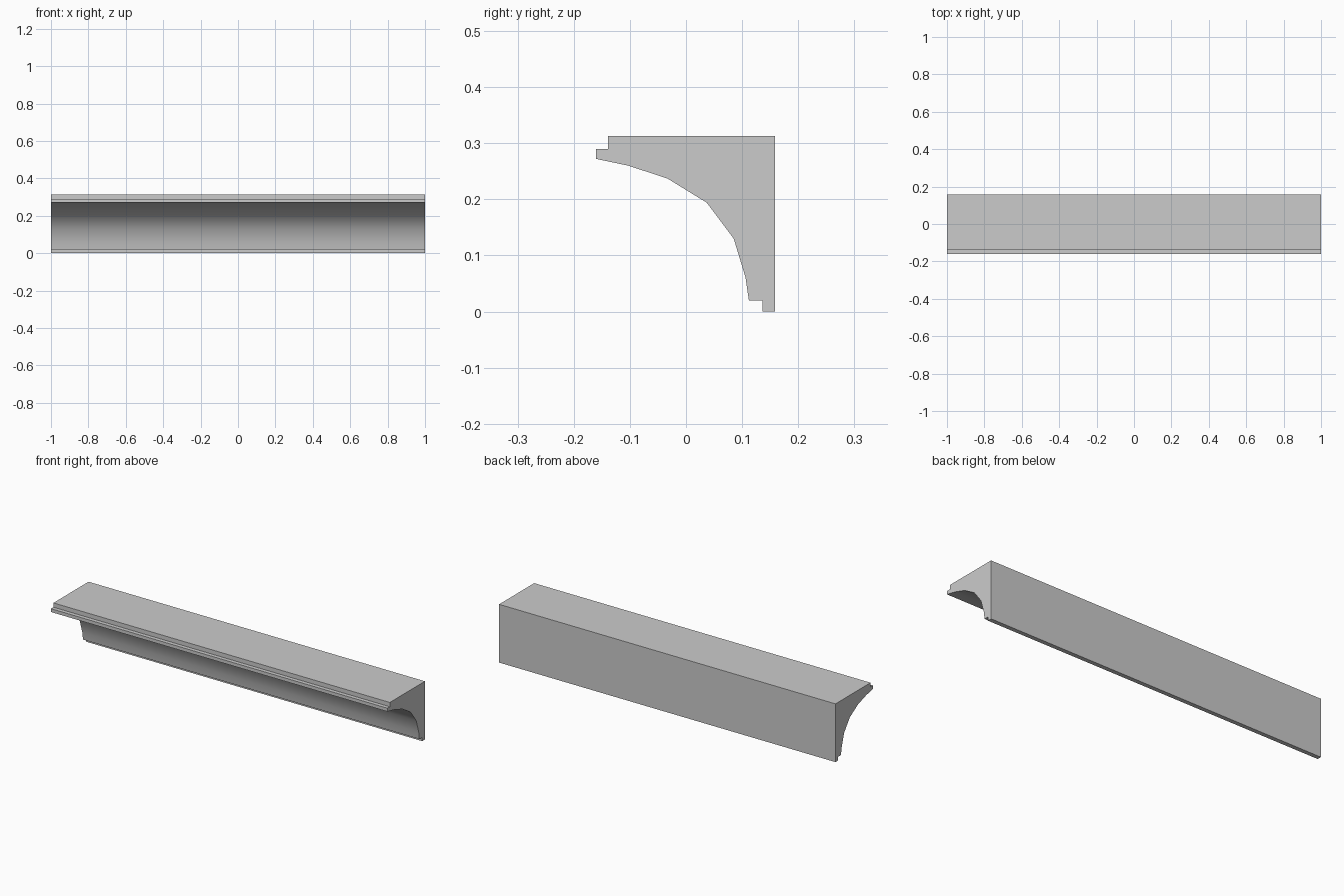
import bpy
import bmesh
import math

cube = bpy.data.objects.get("Cube")
if cube:
    bpy.data.objects.remove(cube, do_unlink=True)

# Plain grey material
grey = bpy.data.materials.new("plain_grey")
grey.use_nodes = True
colour = (0.6, 0.6, 0.6, 1)
grey.diffuse_color = colour
grey.node_tree.nodes["Principled BSDF"].inputs["Base Color"].default_value = colour

# Cross-section (y, z): square back, stepped fillets and a concave cove
back = [(-0.139, 0.313), (0.159, 0.313), (0.159, 0)]
lower_fillet = [(0.136, 0), (0.136, 0.02), (0.112, 0.02)]
cove = [(0.106, 0.061), (0.085, 0.13), (0.037, 0.194), (-0.033, 0.237), (-0.103, 0.26)]
upper_fillet = [(-0.16, 0.272), (-0.16, 0.29), (-0.139, 0.29)]
profile = back + lower_fillet + cove + upper_fillet

# Extrude the section along the full length
bm = bmesh.new()
end = bm.faces.new([bm.verts.new((-1, y, z)) for y, z in profile])
result = bmesh.ops.extrude_face_region(bm, geom=[end], use_keep_orig=True)
moved = [v for v in result["geom"] if isinstance(v, bmesh.types.BMVert)]
bmesh.ops.translate(bm, verts=moved, vec=(2, 0, 0))
bmesh.ops.recalc_face_normals(bm, faces=bm.faces)
mesh = bpy.data.meshes.new("cove_moulding")
bm.to_mesh(mesh)
bm.free()
mesh.materials.append(grey)

moulding = bpy.data.objects.new("cove_moulding", mesh)
bpy.context.collection.objects.link(moulding)

# Smooth cove, crisp fillets and ends
bpy.ops.object.select_all(action="DESELECT")
moulding.select_set(True)
bpy.context.view_layer.objects.active = moulding
bpy.ops.object.shade_smooth_by_angle(angle=math.radians(30))
